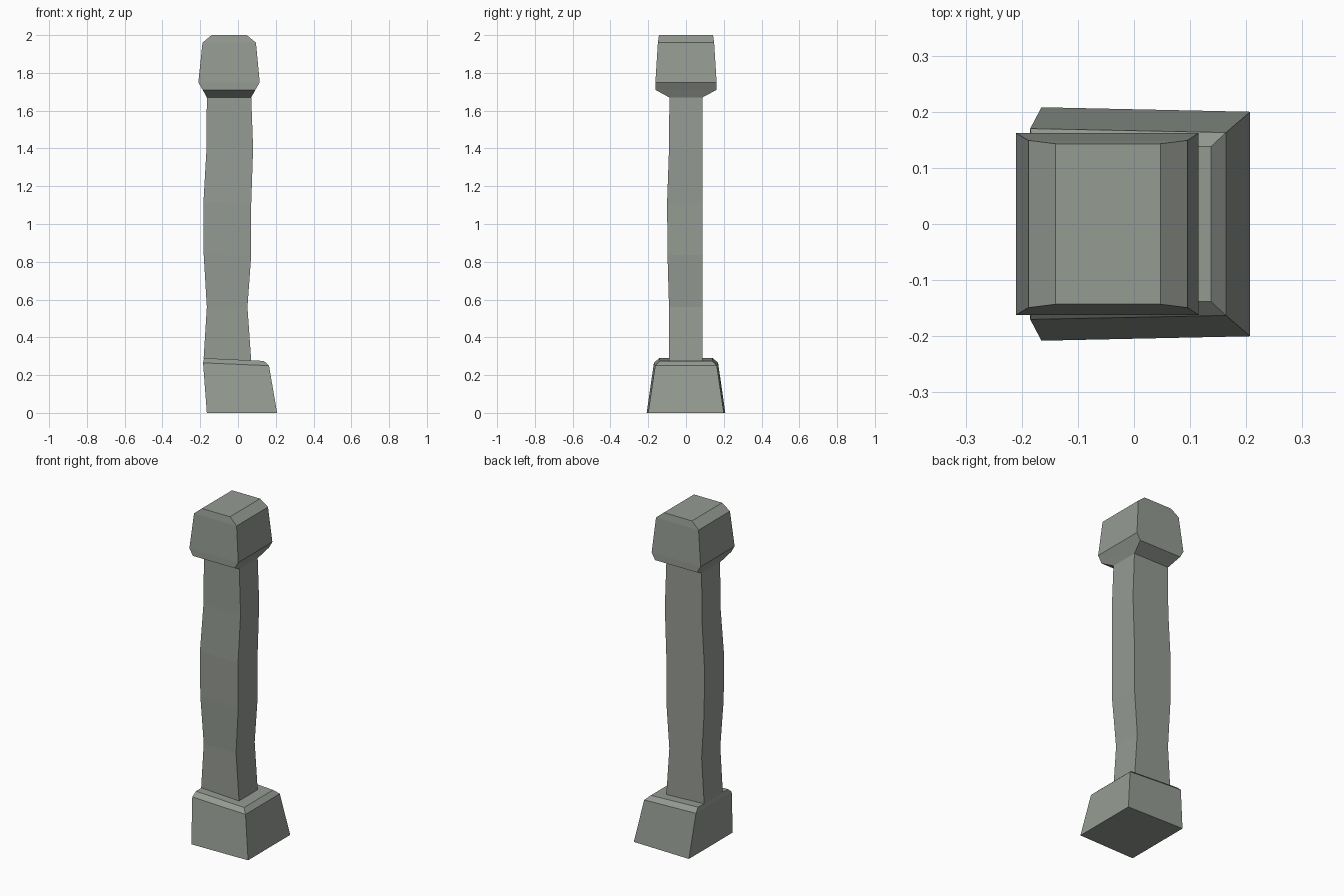
import bpy, bmesh

stone = bpy.data.materials.new("grey_stone")
stone.diffuse_color = (0.30, 0.325, 0.29, 1)


def loft(name, rings, caps=True):
    """Skin four-cornered rings: (x left, x right, y front, y back, z left, z right, y taper on the right)."""
    bm = bmesh.new()
    loops = []
    for x0, x1, y0, y1, z0, z1, t in rings:
        corners = [(x0, y0, z0), (x1, y0 + t, z1), (x1, y1 - t, z1), (x0, y1, z0)]
        loops.append([bm.verts.new(c) for c in corners])
    for a, b in zip(loops, loops[1:]):
        for i in range(4):
            j = (i + 1) % 4
            bm.faces.new((a[i], a[j], b[j], b[i]))
    if caps:
        bm.faces.new(loops[0][::-1])
        bm.faces.new(loops[-1])
    bmesh.ops.recalc_face_normals(bm, faces=bm.faces)
    mesh = bpy.data.meshes.new(name)
    bm.to_mesh(mesh)
    bm.free()
    mesh.materials.append(stone)
    obj = bpy.data.objects.new(name, mesh)
    bpy.context.collection.objects.link(obj)
    return obj


# Tapered base block, worn flat on its left side, with a chamfered top
loft("base", [
    (-0.165, 0.207, -0.208, 0.208, 0, 0, 0.008),
    (-0.185, 0.164, -0.170, 0.170, 0.265, 0.250, 0.007),
    (-0.180, 0.137, -0.142, 0.142, 0.290, 0.275, 0.004),
])

# Wavering shaft, open where it meets the base and the cap
loft("shaft", [
    (-0.182, 0.070, -0.090, 0.087, 0.288, 0.276, 0),
    (-0.165, 0.050, -0.090, 0.087, 0.560, 0.560, 0),
    (-0.182, 0.070, -0.098, 0.087, 0.845, 0.835, 0),
    (-0.183, 0.070, -0.100, 0.087, 1.115, 1.110, 0),
    (-0.167, 0.080, -0.090, 0.087, 1.393, 1.400, 0),
    (-0.165, 0.070, -0.088, 0.087, 1.670, 1.670, 0),
], caps=False)

# Cap: flared underside, tapered block and chamfered left and right top edges
loft("cap", [
    (-0.165, 0.070, -0.088, 0.087, 1.67, 1.67, 0),
    (-0.187, 0.092, -0.162, 0.162, 1.71, 1.71, 0),
    (-0.210, 0.115, -0.162, 0.162, 1.75, 1.75, 0),
    (-0.188, 0.095, -0.149, 0.149, 1.96, 1.96, 0),
    (-0.140, 0.047, -0.143, 0.143, 2.00, 2.00, 0),
])
